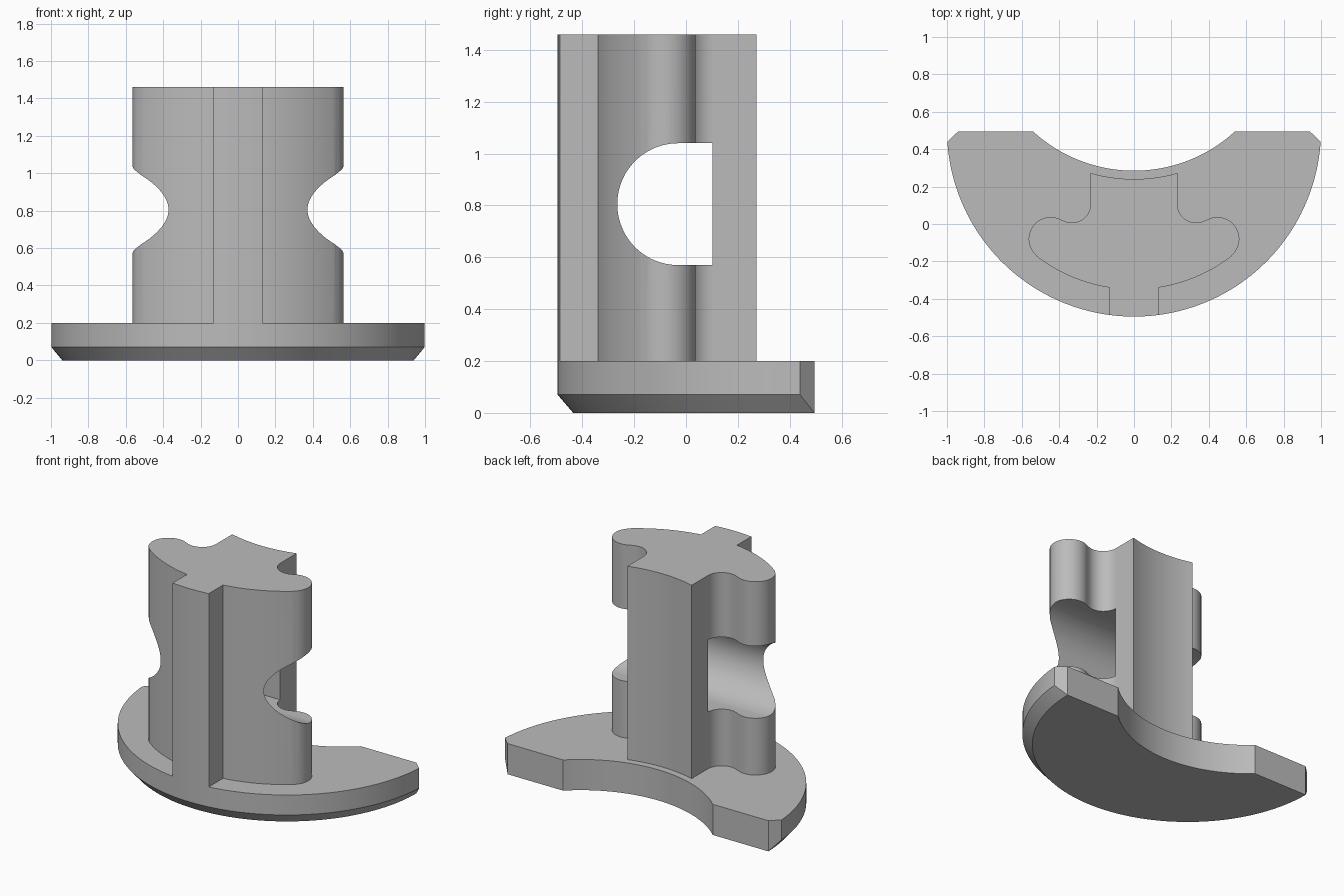
import bpy, bmesh
from math import sin, cos, pi, radians, acos, asin, atan2, degrees

cube = bpy.data.objects.get("Cube")
if cube:
    bpy.data.objects.remove(cube, do_unlink=True)

grey = bpy.data.materials.new("plain_grey")
grey.use_nodes = True
colour = (0.5, 0.5, 0.5, 1)
grey.diffuse_color = colour
grey.node_tree.nodes["Principled BSDF"].inputs["Base Color"].default_value = colour

FRONT_C = 0.505    # y centre shared by the front arcs
BACK_C = 1.084     # y centre shared by the rear hollows
BACK_Y = 0.495
BASE_TOP = 0.2
POST_TOP = 1.46


def arc(cx, cy, r, a0, a1, n):
    """Points along an arc, angles in radians."""
    return [(cx + r * cos(a0 + (a1 - a0) * i / n),
             cy + r * sin(a0 + (a1 - a0) * i / n)) for i in range(n + 1)]


def mirrored(half):
    """Close a right-hand half outline with its mirror image in x."""
    return half + [(-x, y) for x, y in reversed(half)]


def loft(name, rings):
    """Solid from stacked rings of points with matching counts."""
    bm = bmesh.new()
    layers = [[bm.verts.new(p) for p in ring] for ring in rings]
    n = len(layers[0])
    bm.faces.new(layers[0][::-1])
    bm.faces.new(layers[-1])
    for low, high in zip(layers, layers[1:]):
        for i in range(n):
            j = (i + 1) % n
            bm.faces.new((low[i], low[j], high[j], high[i]))
    bmesh.ops.remove_doubles(bm, verts=bm.verts, dist=0.0005)
    bmesh.ops.recalc_face_normals(bm, faces=bm.faces)
    mesh = bpy.data.meshes.new(name)
    bm.to_mesh(mesh)
    bm.free()
    mesh.materials.append(grey)
    obj = bpy.data.objects.new(name, mesh)
    bpy.context.collection.objects.link(obj)
    return obj


def at_z(points, z):
    return [(x, y, z) for x, y in points]


def smooth(obj):
    bpy.ops.object.select_all(action='DESELECT')
    obj.select_set(True)
    bpy.context.view_layer.objects.active = obj
    bpy.ops.object.shade_smooth_by_angle(angle=radians(25))


# Crescent base: rounded front, clipped horns, hollow back, bevelled front rim
def base_outline(radius, end_y):
    front = arc(0, FRONT_C, radius, -pi / 2, asin((end_y - FRONT_C) / radius), 56)
    hollow_r = BACK_C - 0.285
    hollow = arc(0, BACK_C, hollow_r, asin((BACK_Y - BACK_C) / hollow_r), -pi / 2, 24)
    return mirrored(front + [(0.94, BACK_Y)] + hollow)


rim = base_outline(1.0, 0.44)
base = loft("base", [at_z(base_outline(0.94, BACK_Y), 0),
                     at_z(rim, 0.07), at_z(rim, BASE_TOP)])
smooth(base)

# Post: front rib, curved shoulders, round lobes, filleted rear slab
rib, slab, body_r, back_r = 0.13, 0.232, 0.855, BACK_C - 0.24
lobe = (0.446, -0.08)
lobe_r, fillet_r = 0.117, 0.1
fillet = (slab + fillet_r, 0.107)
tangent = atan2(lobe[1] - FRONT_C, lobe[0])
join = atan2(fillet[1] - lobe[1], fillet[0] - lobe[0])
half = arc(0, FRONT_C, 1.0, -pi / 2, -acos(rib), 6)
half += arc(0, FRONT_C, body_r, -acos(rib / body_r), tangent, 24)
half += arc(*lobe, lobe_r, tangent, join, 28)[1:]
half += arc(*fillet, fillet_r, join - pi, -pi, 20)[1:]
half += arc(0, BACK_C, back_r, -acos(slab / back_r), -pi / 2, 10)
outline = mirrored(half)
post = loft("post", [at_z(outline, BASE_TOP), at_z(outline, POST_TOP)])

# D-shaped window running sideways through the post
window = arc(-0.03, 0.805, 0.235, pi / 2, 3 * pi / 2, 48)
window += [(0.103, 0.57), (0.103, 1.04)]
cutter = loft("window_cutter", [[(x, y, z) for y, z in window] for x in (-1, 1)])
cutter.hide_render = True
cut = post.modifiers.new("window", 'BOOLEAN')
cut.operation = 'DIFFERENCE'
cut.solver = 'EXACT'
cut.object = cutter
bpy.ops.object.select_all(action='DESELECT')
post.select_set(True)
bpy.context.view_layer.objects.active = post
bpy.ops.object.modifier_apply(modifier="window")
bpy.data.objects.remove(cutter, do_unlink=True)
smooth(post)
